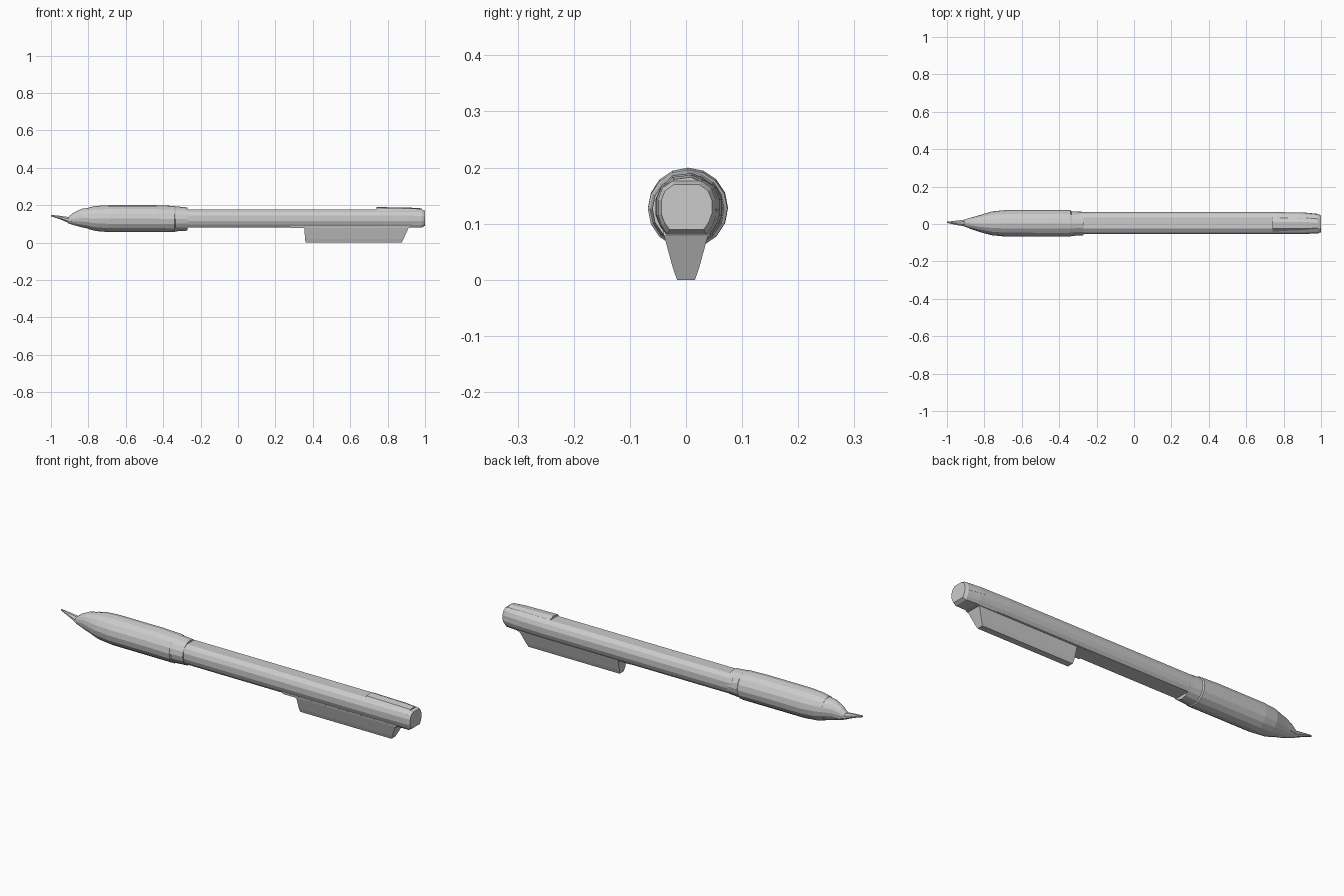
import bpy, bmesh, math

if "Cube" in bpy.data.objects:
    bpy.data.objects.remove(bpy.data.objects["Cube"])


def loft(name, sections):
    """Skin a list of equal-length closed 3D rings, capping both ends."""
    bm = bmesh.new()
    rings = [[bm.verts.new(p) for p in s] for s in sections]
    n = len(rings[0])
    for a, b in zip(rings, rings[1:]):
        for i in range(n):
            j = (i + 1) % n
            bm.faces.new((a[i], a[j], b[j], b[i]))
    bm.faces.new(rings[0][::-1])
    bm.faces.new(rings[-1])
    bmesh.ops.recalc_face_normals(bm, faces=bm.faces[:])
    mesh = bpy.data.meshes.new(name)
    bm.to_mesh(mesh)
    bm.free()
    obj = bpy.data.objects.new(name, mesh)
    bpy.context.collection.objects.link(obj)
    return obj


def box_ring(x, y0, y1, z0, z1, shape):
    """Fit a -1..1 outline into the given y and z limits."""
    yc, zc, ry, rz = (y0 + y1) / 2, (z0 + z1) / 2, (y1 - y0) / 2, (z1 - z0) / 2
    return [(x, yc + ry * u, zc + rz * v) for u, v in shape]


def turned(name, rows, shape):
    return loft(name, [box_ring(*r, shape) for r in rows])


def polygon(n):
    return [(math.cos(2 * math.pi * (i + .5) / n) / math.cos(math.pi / n),
             math.sin(2 * math.pi * (i + .5) / n) / math.cos(math.pi / n)) for i in range(n)]


ROUND = [(math.cos(math.tau * i / 16), math.sin(math.tau * i / 16)) for i in range(16)]
# flat-topped and flat-bottomed barrel outline
half = [(.5, 1), (.85, .72), (1, .3), (1, -.3), (.87, -.7), (.68, -1)]
BARREL = half + [(-u, v) for u, v in reversed(half)]

# writing point, drooping slightly below its tip
turned("writing_tip", [
    (-1.0, .006, .012, .141, .149),
    (-.95, -.005, .018, .124, .143),
    (-.90, -.014, .024, .103, .136),
    (-.86, -.027, .036, .092, .150)], polygon(8))

# tapered nose cone
turned("nose_cone", [
    (-.91, -.012, .022, .104, .136),
    (-.88, -.024, .032, .094, .160),
    (-.84, -.038, .043, .083, .180),
    (-.80, -.050, .055, .075, .186),
    (-.77, -.056, .062, .070, .192)], ROUND)

# thick round grip
turned("grip", [
    (-.80, -.050, .055, .072, .188),
    (-.76, -.060, .067, .062, .196),
    (-.69, -.067, .074, .056, .200),
    (-.44, -.068, .075, .056, .200),
    (-.34, -.068, .074, .056, .196),
    (-.335, -.064, .068, .060, .194),
    (-.27, -.060, .065, .064, .188)], ROUND)

# long faceted barrel
turned("barrel", [
    (-.30, -.054, .064, .081, .178),
    (.76, -.054, .064, .081, .178),
    (.92, -.053, .060, .081, .178),
    (.985, -.050, .053, .081, .176),
    (1.0, -.044, .046, .090, .170)], BARREL)

# raised cover on the rear top
ridge = [(.063, .13), (.052, .162), (.03, .182), (.01, .190),
         (-.025, .186), (-.047, .16), (-.053, .13)]
loft("rear_cover", [[(x, y * s, z - d) for y, z in ridge]
                    for x, s, d in ((.74, 1, 0), (.92, .96, .003), (.985, .86, .007))])

# clip mount running along the underside
turned("clip_mount", [
    (.28, -.047, .050, .078, .125),
    (.92, -.047, .050, .078, .125)], [(1, 1), (-1, 1), (-.85, -1), (.85, -1)])

# wedge-shaped clip with a slanted rear end
wedge = [(.041, .085, .355, .915), (.023, .020, .358, .885), (.016, 0, .362, .875)]
outline = wedge + [(-y, z, a, b) for y, z, a, b in reversed(wedge)]
loft("clip", [[(a, y, z) for y, z, a, b in outline],
              [(b, y, z) for y, z, a, b in outline]])
